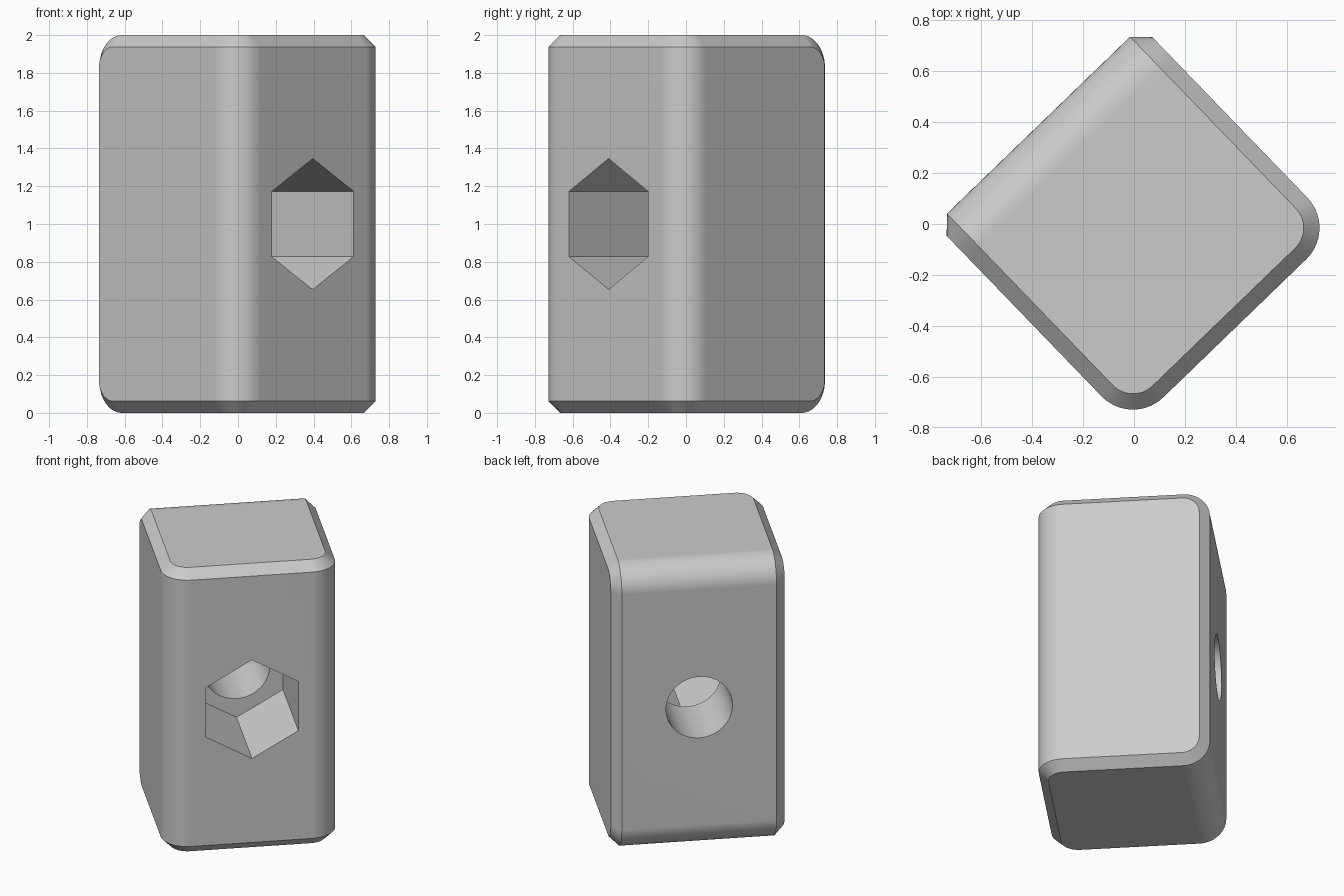
import bpy
import bmesh
import math
from mathutils import Matrix, Vector

cube = bpy.data.objects.get("Cube")
if cube:
    bpy.data.objects.remove(cube, do_unlink=True)

TURN = math.radians(44)      # block stands corner-on to the front
HALF_W = 0.562               # half width of the block
FRONT, BACK = -0.57, 0.54    # socket face and bolt-hole face
HEIGHT = 2.0
ROUND = 0.172                # radius of the four rounded edges
CHAMFER = 0.062
SOCKET_DEPTH = 0.63

grey = bpy.data.materials.new("light grey")
grey.use_nodes = True
colour = (0.6, 0.6, 0.6, 1)
grey.diffuse_color = colour
grey.node_tree.nodes["Principled BSDF"].inputs["Base Color"].default_value = colour


def add_object(name, bm):
    mesh = bpy.data.meshes.new(name)
    bm.to_mesh(mesh)
    bm.free()
    mesh.materials.append(grey)
    obj = bpy.data.objects.new(name, mesh)
    obj.rotation_euler.z = TURN
    bpy.context.collection.objects.link(obj)
    return obj


def prism_cutter(name, sides, radius, start, end):
    """Prism lying along the block's depth, with a corner pointing up."""
    bm = bmesh.new()
    place = (Matrix.Translation((0, (start + end) / 2, HEIGHT / 2))
             @ Matrix.Rotation(math.pi / 2, 4, "X"))
    bmesh.ops.create_cone(bm, cap_ends=True, segments=sides, radius1=radius,
                          radius2=radius, depth=end - start, matrix=place)
    obj = add_object(name, bm)
    obj.hide_render = True
    return obj


# Plain block
bm = bmesh.new()
bmesh.ops.create_cube(bm, size=1)
bmesh.ops.scale(bm, vec=(2 * HALF_W, BACK - FRONT, HEIGHT), verts=bm.verts)
bmesh.ops.translate(bm, vec=(0, (FRONT + BACK) / 2, HEIGHT / 2), verts=bm.verts)


# Round the upright front edges and the level back edges
def is_rounded(edge):
    a, b = (v.co for v in edge.verts)
    along = b - a
    middle_y = (a.y + b.y) / 2
    upright_front = abs(along.z) > 1 and middle_y < 0
    level_back = abs(along.x) > 1 and middle_y > 0
    return upright_front or level_back


bmesh.ops.bevel(bm, geom=[e for e in bm.edges if is_rounded(e)], offset=ROUND,
                offset_type="OFFSET", segments=14, profile=0.5, affect="EDGES")

# Chamfer the single closed loop of sharp edges that is left
bm.normal_update()
sharp = [e for e in bm.edges if e.calc_face_angle() > math.radians(45)]
bmesh.ops.bevel(bm, geom=sharp, offset=CHAMFER, offset_type="OFFSET",
                segments=1, profile=0.5, affect="EDGES")
bmesh.ops.recalc_face_normals(bm, faces=bm.faces)
block = add_object("block", bm)

# Deep hexagonal socket, then a round hole through to the back
cutters = [
    prism_cutter("socket_cutter", 6, 0.3465, FRONT - 0.2, FRONT + SOCKET_DEPTH),
    prism_cutter("hole_cutter", 64, 0.215, FRONT + SOCKET_DEPTH - 0.2, BACK + 0.2),
]
bpy.ops.object.select_all(action="DESELECT")
block.select_set(True)
bpy.context.view_layer.objects.active = block
for cutter in cutters:
    cut = block.modifiers.new(cutter.name, "BOOLEAN")
    cut.operation = "DIFFERENCE"
    cut.solver = "EXACT"
    cut.object = cutter
    bpy.ops.object.modifier_apply(modifier=cut.name)
for cutter in cutters:
    bpy.data.objects.remove(cutter, do_unlink=True)

# Smooth the curves and keep the flats flat
bpy.ops.object.shade_smooth_by_angle(angle=math.radians(30))
flat = block.modifiers.new("flat faces", "WEIGHTED_NORMAL")
flat.keep_sharp = True
